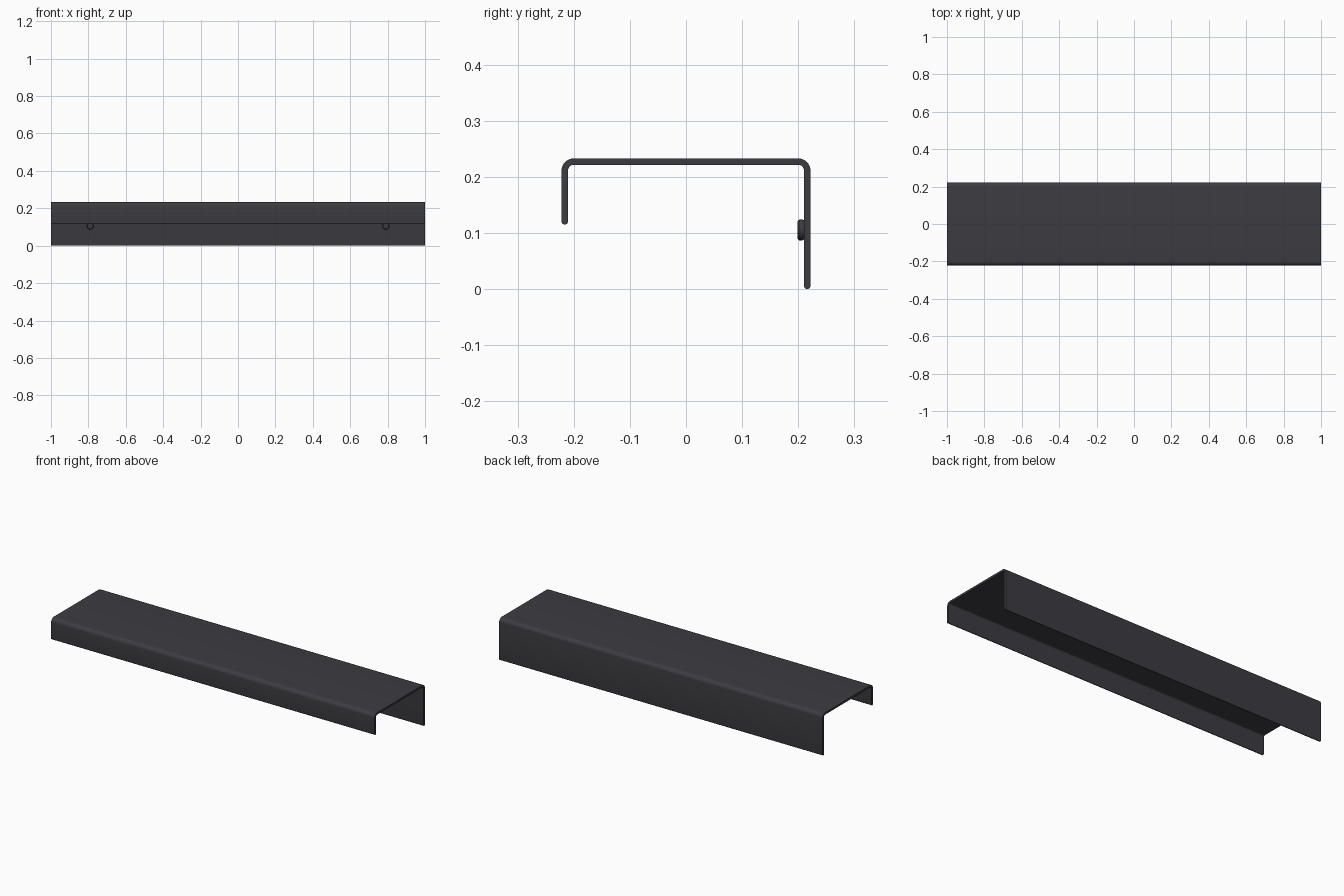
import bpy, bmesh, math

if "Cube" in bpy.data.objects:
    bpy.data.objects.remove(bpy.data.objects["Cube"])

mat = bpy.data.materials.new("dark charcoal metal")
mat.diffuse_color = (0.046, 0.044, 0.052, 1)
mat.use_nodes = True
mat.node_tree.nodes["Principled BSDF"].inputs["Base Color"].default_value = mat.diffuse_color

T = 0.0115            # sheet thickness
H = T / 2
Y, TOP = 0.2218, 0.2330
FRONT_Z, BACK_Z = 0.115, 0.0
R = 0.022             # outer bend radius
X = 1.0


def arc(cy, cz, r, a0, a1, n=8):
    return [(cy + r * math.cos(math.radians(a0 + (a1 - a0) * i / n)),
             cz + r * math.sin(math.radians(a0 + (a1 - a0) * i / n))) for i in range(n + 1)]


def finish(bm, name, angle=35):
    bmesh.ops.recalc_face_normals(bm, faces=bm.faces)
    me = bpy.data.meshes.new(name)
    bm.to_mesh(me)
    bm.free()
    me.materials.append(mat)
    ob = bpy.data.objects.new(name, me)
    bpy.context.collection.objects.link(ob)
    bpy.ops.object.select_all(action='DESELECT')
    ob.select_set(True)
    bpy.context.view_layer.objects.active = ob
    bpy.ops.object.shade_smooth_by_angle(angle=math.radians(angle))
    return ob


# bent sheet: outer bends, rounded lower lips, inner bends
cy, cz = Y - R, TOP - R
profile = (arc(-cy, cz, R, 180, 90) + arc(cy, cz, R, 90, 0)
           + arc(Y - H, BACK_Z + H, H, 0, -180)
           + arc(cy, cz, R - T, 0, 90) + arc(-cy, cz, R - T, 90, 180)
           + arc(-Y + H, FRONT_Z + H, H, 0, -180))
bm = bmesh.new()
rings = [[bm.verts.new((x, y, z)) for y, z in profile] for x in (-X, X)]
n = len(profile)
for i in range(n):
    j = (i + 1) % n
    bm.faces.new((rings[0][i], rings[0][j], rings[1][j], rings[1][i]))
for ring in rings:
    bm.faces.new(ring)
bmesh.ops.remove_doubles(bm, verts=bm.verts, dist=1e-5)
finish(bm, "folded_shelf_cover")

# screw heads on the inside of the back flange
head = [(0.0165, Y - T + 0.002), (0.0185, Y - T - 0.003), (0.0185, 0.2015), (0.0155, 0.1985)]
for side, x in (("left", -0.79), ("right", 0.79)):
    bm = bmesh.new()
    loops = [[bm.verts.new((x + r * math.cos(math.tau * k / 24), y,
                            0.1055 + r * math.sin(math.tau * k / 24)))
              for k in range(24)] for r, y in head]
    for a, b in zip(loops, loops[1:]):
        for k in range(24):
            m = (k + 1) % 24
            bm.faces.new((a[k], a[m], b[m], b[k]))
    bm.faces.new(loops[0])
    bm.faces.new(loops[-1])
    finish(bm, "screw_head_" + side)
